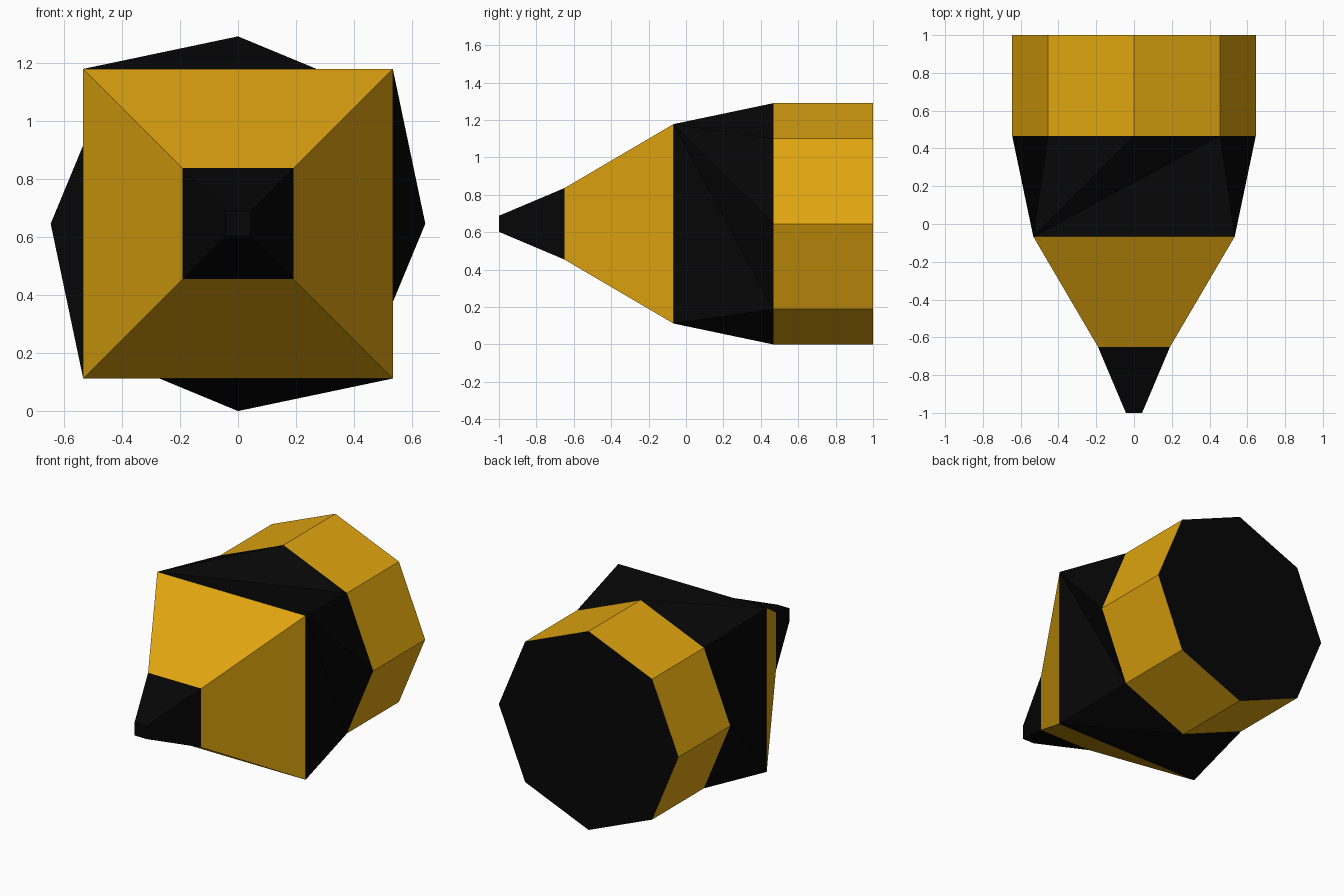
import bpy
from math import cos, sin, radians, sqrt

if "Cube" in bpy.data.objects:
    bpy.data.objects.remove(bpy.data.objects["Cube"])

CZ = 0.645  # height of the long axis


def material(name, rgb):
    m = bpy.data.materials.new(name)
    m.diffuse_color = (*rgb, 1)
    m.use_nodes = True
    m.node_tree.nodes["Principled BSDF"].inputs["Base Color"].default_value = m.diffuse_color
    return m


gold = material("gold", (0.75, 0.38, 0.005))
black = material("black", (0.0018, 0.0018, 0.0018))


def ring(n, radius, y, start=0):
    """Regular polygon of n points around the y axis."""
    angles = [radians(start + 360 * i / n) for i in range(n)]
    return [(radius * cos(a), y, CZ + radius * sin(a)) for a in angles]


def square(half, y):
    return ring(4, half * sqrt(2), y, 45)


def sides(n):
    """Outward quads from a front ring to a back ring."""
    return [(n + i, n + (i + 1) % n, (i + 1) % n, i) for i in range(n)]


def make(name, verts, faces, mat):
    mesh = bpy.data.meshes.new(name)
    mesh.from_pydata(verts, [], faces)
    mesh.materials.append(mat)
    bpy.context.collection.objects.link(bpy.data.objects.new(name, mesh))


tip_end, tip_base = square(0.043, -1), square(0.191, -0.65)
nose_base = square(0.533, -0.067)
barrel_front, barrel_back = ring(8, 0.645, 0.467), ring(8, 0.645, 1)

# Blunt tip with a closed front, and the square nose behind it
make("tip", tip_end + tip_base, sides(4) + [(0, 1, 2, 3)], black)
make("nose", tip_base + nose_base, sides(4), gold)

# Twisted collar from the square to the octagon: three triangles per quarter
collar = []
for k in range(4):
    nxt = (k + 1) % 4
    a, b, c = (4 + (2 * k + j) % 8 for j in range(3))
    collar += [(a, b, k), (b, c, nxt), (nxt, k, b)]
make("collar", nose_base + barrel_front, collar, black)

# Octagonal barrel and its flat back
make("barrel", barrel_front + barrel_back, sides(8), gold)
make("back_cap", barrel_back, [tuple(reversed(range(8)))], black)
